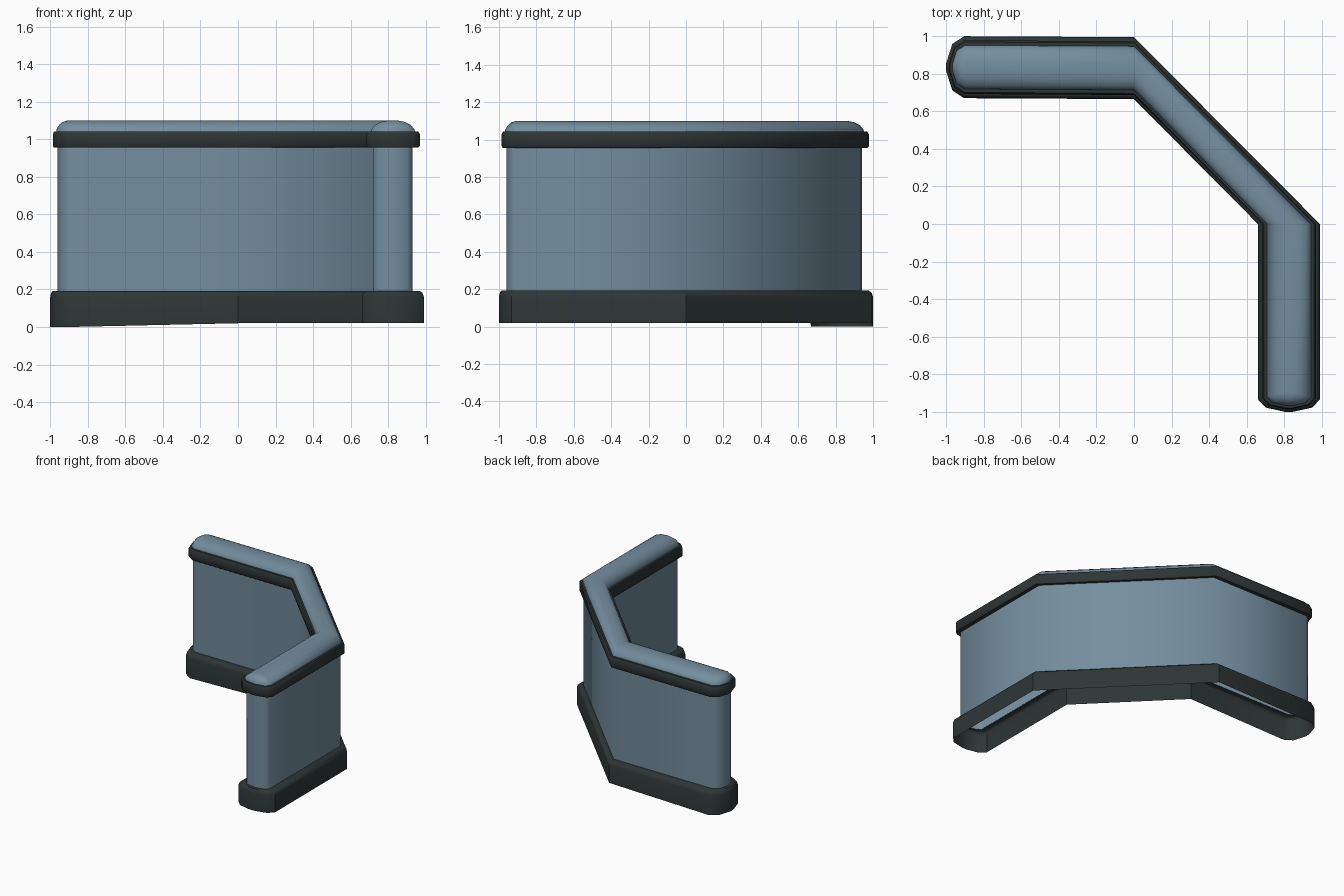
import bpy, bmesh, math

if "Cube" in bpy.data.objects:
    bpy.data.objects.remove(bpy.data.objects["Cube"])


def material(name, rgb):
    m = bpy.data.materials.new(name)
    m.diffuse_color = (*rgb, 1)
    m.use_nodes = True
    m.node_tree.nodes["Principled BSDF"].inputs["Base Color"].default_value = m.diffuse_color
    return m


BLUE = material("slate blue", (0.175, 0.27, 0.345))
DARK = material("dark green grey", (0.027, 0.037, 0.036))


def outline(hw):
    """Closed bent outline of half width hw: outer side, then inner side back."""
    end = 0.89 + 0.667 * hw
    left, right = 0.58 * hw, 0.40 * hw       # depth of the faceted ends
    outer, inner = [], []
    for side, pts in ((1, outer), (-1, inner)):
        # west end
        for u, v in ((0.13, 1.0), (0.75, 0.66), (1.0, 0.0)):
            pts.append((-(end - left * (1 - v)), 0.835 + side * u * hw))
        # bends: the section stays axis-aligned, so the diagonal is thinner
        pts.append((0, 0.83 + side * hw))
        pts.append((0.825 + side * hw, 0))
        # south end
        for u, v in ((1.0, 0.0), (0.75, 0.66), (0.13, 1.0)):
            pts.append((0.825 + side * u * hw, -(end - right * (1 - v))))
    return outer + inner[::-1]


def sweep(name, profile, mat, angle, capped=False, tilt=False):
    """Stack outlines through (half width, z) profile points."""
    bm = bmesh.new()
    rings = []
    for k, (hw, z) in enumerate(profile):
        ring = []
        for x, y in outline(hw):
            # the foot of the west leg dips down to the ground
            dz = -0.02 if tilt and k == 0 and x < -0.5 else 0
            ring.append(bm.verts.new((x, y, z + dz)))
        rings.append(ring)
    n = len(rings[0])
    for a, b in zip(rings, rings[1:]):
        for i in range(n):
            j = (i + 1) % n
            bm.faces.new((a[i], b[i], b[j], a[j]))
    if capped:
        r = rings[-1]
        for i in range(n // 2 - 1):
            bm.faces.new((r[i], r[n - 1 - i], r[n - 2 - i], r[i + 1]))
    me = bpy.data.meshes.new(name)
    bm.to_mesh(me)
    bm.free()
    me.materials.append(mat)
    ob = bpy.data.objects.new(name, me)
    bpy.context.collection.objects.link(ob)
    bpy.ops.object.select_all(action='DESELECT')
    ob.select_set(True)
    bpy.context.view_layer.objects.active = ob
    bpy.ops.object.shade_smooth_by_angle(angle=math.radians(angle))
    return ob


# Hollow base skirt, open underneath
sweep("base_skirt", [(0.165, 0.02), (0.165, 0.16), (0.157, 0.182),
                     (0.143, 0.192), (0.104, 0.192)], DARK, 40, tilt=True)
# Wall
sweep("wall", [(0.105, 0.19), (0.105, 0.96)], BLUE, 60)
# Trim band under the cap
sweep("top_band", [(0.104, 0.955), (0.135, 0.955), (0.143, 0.965),
                   (0.143, 1.028), (0.134, 1.042), (0.112, 1.042)], DARK, 40)
# Rounded cap
sweep("top_cap", [(0.117, 1.038), (0.115, 1.052), (0.095, 1.076),
                  (0.065, 1.092), (0.03, 1.099)], BLUE, 40, capped=True)
